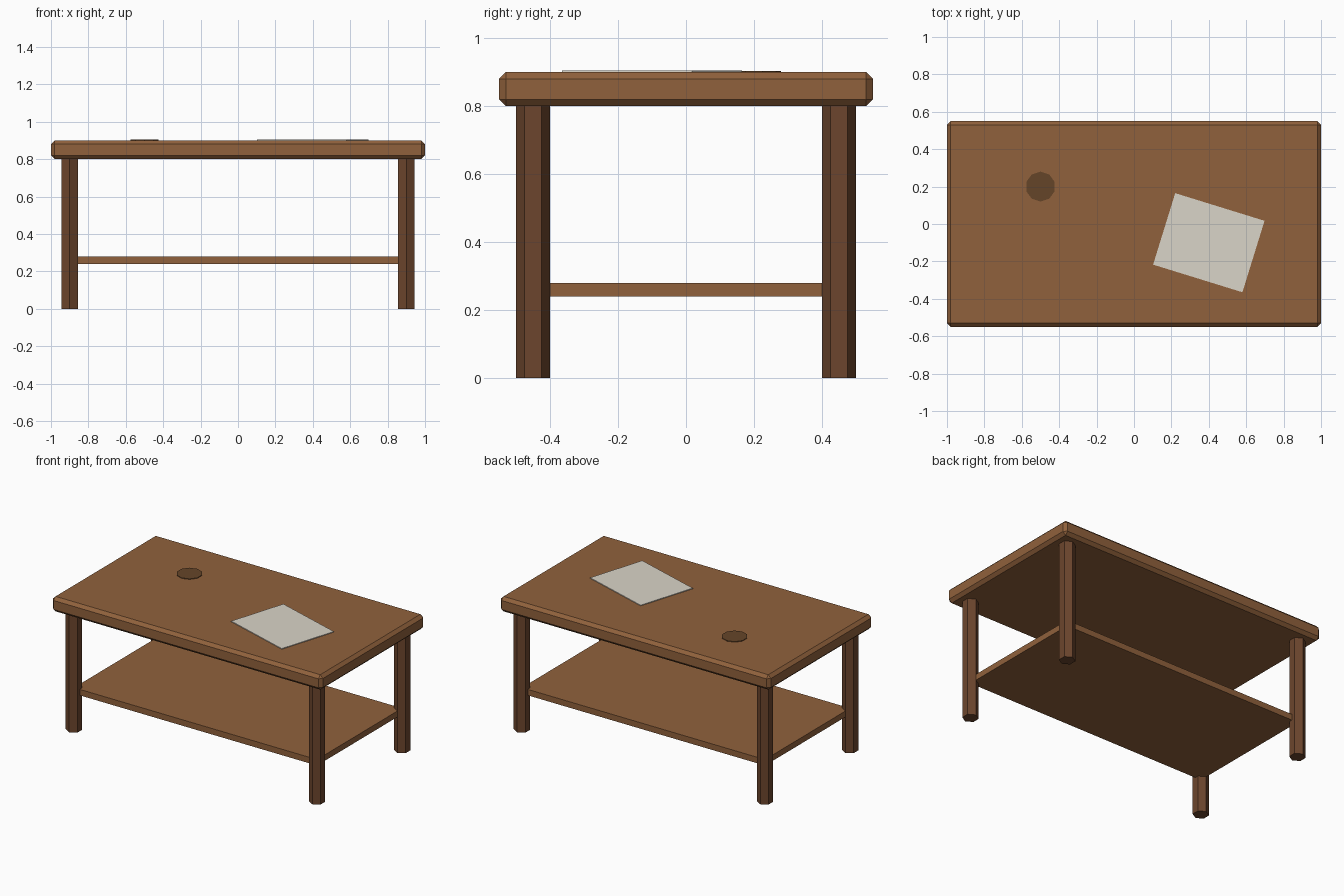
import bpy

if "Cube" in bpy.data.objects:
    bpy.data.objects.remove(bpy.data.objects["Cube"])


def material(name, rgb):
    mat = bpy.data.materials.new(name)
    mat.diffuse_color = (*rgb, 1.0)
    mat.use_nodes = True
    mat.node_tree.nodes["Principled BSDF"].inputs["Base Color"].default_value = mat.diffuse_color
    return mat


WOOD = material("wood", (0.28, 0.12, 0.045))
DARK_WOOD = material("dark_wood", (0.15, 0.06, 0.026))
STAIN = material("coaster_brown", (0.13, 0.06, 0.022))
PAPER = material("paper_white", (0.70, 0.66, 0.58))


def finish(name, mat):
    obj = bpy.context.object
    obj.name = obj.data.name = name
    obj.data.materials.append(mat)
    return obj


def box(name, size, centre, mat, turn=0.0):
    bpy.ops.mesh.primitive_cube_add(size=1, location=centre, rotation=(0, 0, turn))
    obj = finish(name, mat)
    obj.scale = size
    bpy.ops.object.transform_apply(location=False, rotation=False, scale=True)
    return obj


def prism(name, sides, radius, x, y, bottom, top, mat):
    bpy.ops.mesh.primitive_cylinder_add(
        vertices=sides, radius=radius, depth=top - bottom,
        location=(x, y, (top + bottom) / 2))
    return finish(name, mat)


# Chamfered table top
table_top = box("table_top", (2.0, 1.1, 0.1), (0, 0, 0.85), WOOD)
chamfer = table_top.modifiers.new("chamfer", 'BEVEL')
chamfer.width = 0.02
chamfer.segments = 1

# Lower shelf, its corners running into the legs
box("lower_shelf", (1.8, 0.9, 0.04), (0, 0, 0.26), WOOD)

# Four six-sided legs
for side, x in (("left", -0.9), ("right", 0.9)):
    for end, y in (("front", -0.45), ("back", 0.45)):
        prism(f"{end}_{side}_leg", 6, 0.05, x, y, 0.0, 0.8, DARK_WOOD)

# Ten-sided coaster and turned sheet of paper lying on the top
prism("coaster", 10, 0.08, -0.5, 0.2, 0.9, 0.904, STAIN)
box("paper_sheet", (0.5, 0.4, 0.005), (0.4, -0.1, 0.9025), PAPER, turn=-0.3)
